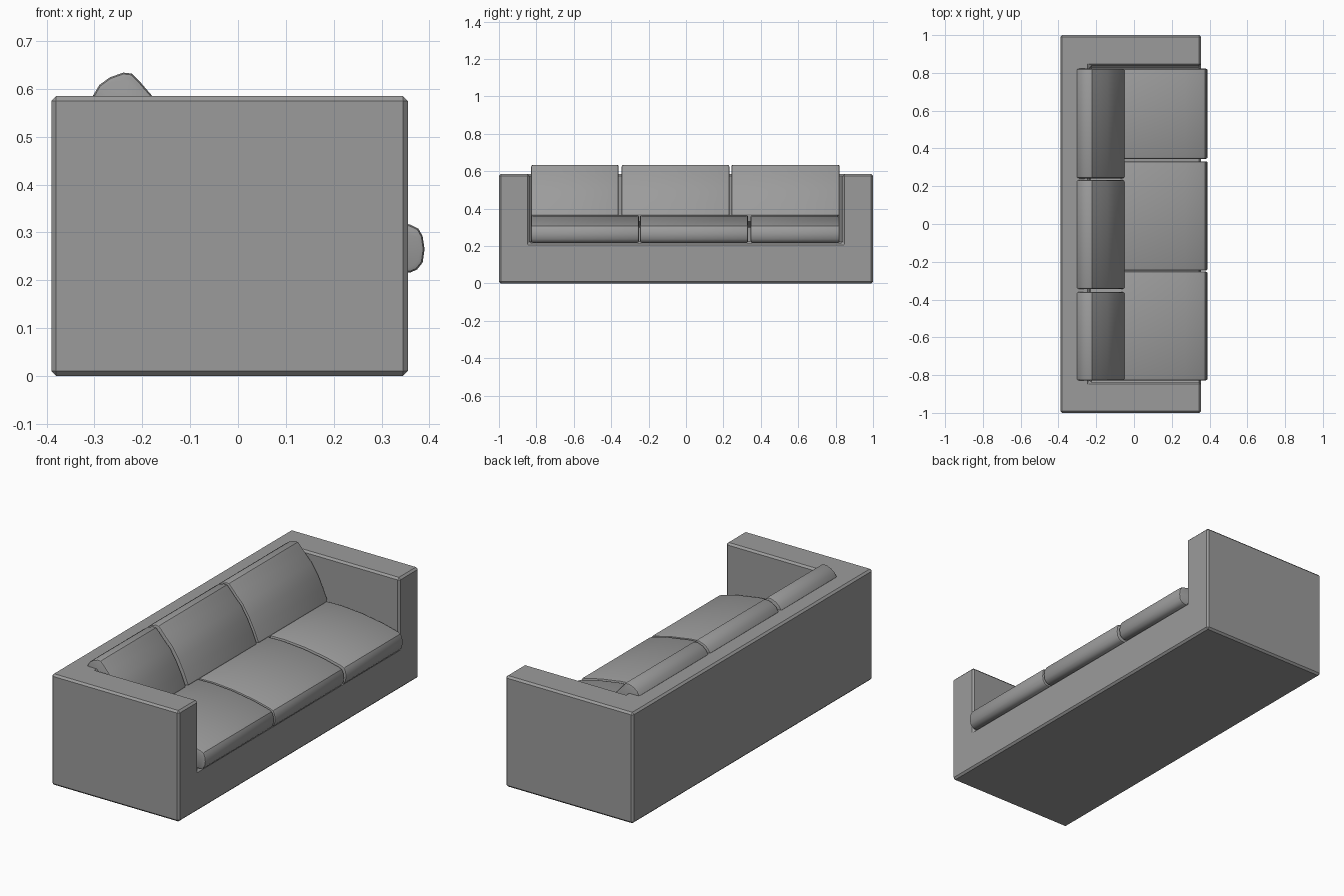
import bpy, bmesh, math

if "Cube" in bpy.data.objects:
    bpy.data.objects.remove(bpy.data.objects["Cube"])

fabric = bpy.data.materials.new("grey_fabric")
fabric.use_nodes = True
fabric.diffuse_color = (0.33, 0.33, 0.33, 1)
fabric.node_tree.nodes["Principled BSDF"].inputs["Base Color"].default_value = (0.33, 0.33, 0.33, 1)


def link(name, bm):
    bmesh.ops.recalc_face_normals(bm, faces=bm.faces)
    mesh = bpy.data.meshes.new(name)
    bm.to_mesh(mesh)
    bm.free()
    mesh.materials.append(fabric)
    obj = bpy.data.objects.new(name, mesh)
    bpy.context.collection.objects.link(obj)
    return obj


def box(name, low, high):
    bm = bmesh.new()
    bmesh.ops.create_cube(bm, size=1)
    for v in bm.verts:
        v.co = [h if c > 0 else l for c, l, h in zip(v.co, low, high)]
    return link(name, bm)


def select_only(obj):
    bpy.ops.object.select_all(action="DESELECT")
    obj.select_set(True)
    bpy.context.view_layer.objects.active = obj


def cushion(name, profile, y0, y1):
    """Extrude an x-z profile along y and soften its two end rims."""
    bm = bmesh.new()
    face = bm.faces.new([bm.verts.new((x, y0, z)) for x, z in profile])
    ext = bmesh.ops.extrude_face_region(bm, geom=[face])
    for v in ext["geom"]:
        if isinstance(v, bmesh.types.BMVert):
            v.co.y = y1
    rims = [e for e in bm.edges if abs(e.verts[0].co.y - e.verts[1].co.y) < 1e-5]
    bmesh.ops.bevel(bm, geom=rims, offset=0.01, segments=2, profile=0.5, affect="EDGES")
    obj = link(name, bm)
    select_only(obj)
    bpy.ops.object.shade_smooth_by_angle(angle=math.radians(30))


# Frame: solid block with the seat recess cut out, then chamfered
frame = box("sofa_frame", (-0.39, -1, 0), (0.355, 1, 0.585))
recess = box("seat_recess_cutter", (-0.235, -0.838, 0.215), (0.6, 0.838, 0.8))
recess.hide_render = True
cut = frame.modifiers.new("recess", "BOOLEAN")
cut.operation = "DIFFERENCE"
cut.object = recess
cut.solver = "EXACT"
select_only(frame)
bpy.ops.object.modifier_apply(modifier=cut.name)
bpy.data.objects.remove(recess)
chamfer = frame.modifiers.new("chamfer", "BEVEL")
chamfer.width = 0.01
chamfer.segments = 1
chamfer.limit_method = "ANGLE"

# Seat cushions: crowned top and rounded front
seat_profile = [(-0.23, 0.218), (0.36, 0.216), (0.374, 0.222), (0.386, 0.237),
                (0.39, 0.265), (0.386, 0.292), (0.377, 0.308), (0.36, 0.316),
                (0.27, 0.338), (0.15, 0.357), (0.03, 0.366), (-0.08, 0.364), (-0.23, 0.34)]
for side, y0, y1 in (("right", -0.828, -0.252), ("middle", -0.246, 0.332), ("left", 0.345, 0.822)):
    cushion(side + "_seat_cushion", seat_profile, y0, y1)

# Back cushions: leaning, with a rounded top resting on the frame
back_profile = [(-0.303, 0.586), (-0.29, 0.608), (-0.268, 0.624), (-0.24, 0.634),
                (-0.222, 0.632), (-0.205, 0.615), (-0.18, 0.586), (-0.14, 0.545),
                (-0.105, 0.49), (-0.075, 0.43), (-0.05, 0.37), (-0.058, 0.33),
                (-0.1, 0.3), (-0.18, 0.31), (-0.235, 0.42), (-0.28, 0.53)]
for side, y0, y1 in (("right", -0.828, -0.36), ("middle", -0.344, 0.232), ("left", 0.242, 0.822)):
    cushion(side + "_back_cushion", back_profile, y0, y1)
